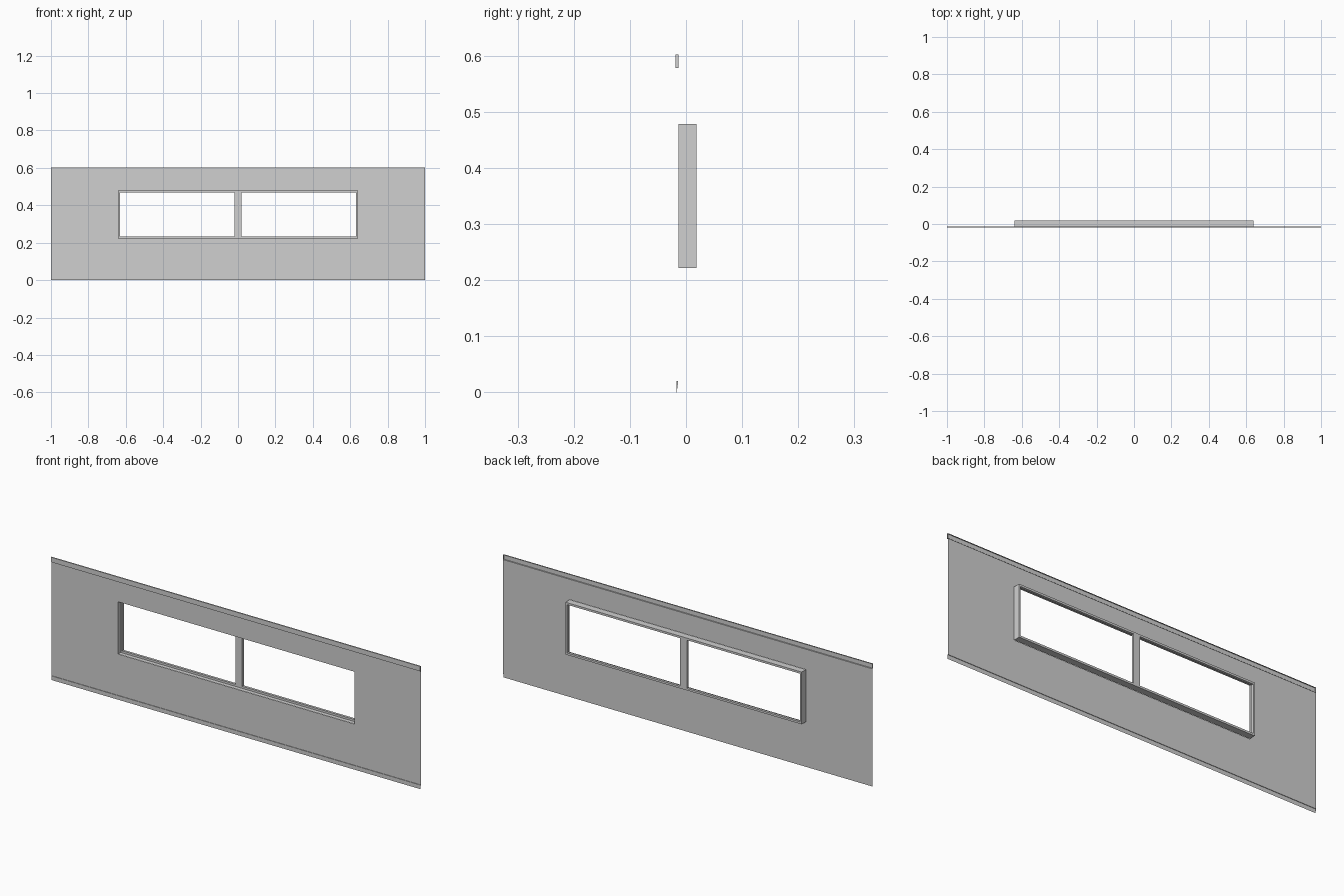
import bpy
import bmesh

cube = bpy.data.objects.get("Cube")
if cube:
    bpy.data.objects.remove(cube, do_unlink=True)

grey = bpy.data.materials.new("panel_grey")
grey.use_nodes = True
colour = (0.63, 0.63, 0.63, 1)
grey.diffuse_color = colour
grey.node_tree.nodes["Principled BSDF"].inputs["Base Color"].default_value = colour

HALF_W, HEIGHT = 1.0, 0.602
LIP_LO, LIP_HI = 0.02, 0.578
OPEN_X, OPEN_LO, OPEN_HI = 0.64, 0.222, 0.478
WALL_Y, FRAME_FRONT, FLANGE_Y, BACK_Y = -0.0138, -0.013, 0.007, 0.019
BAR_X, BAR_Z = 0.008, 0.01


def finish(name, bm):
    mesh = bpy.data.meshes.new(name)
    bm.to_mesh(mesh)
    bm.free()
    mesh.materials.append(grey)
    obj = bpy.data.objects.new(name, mesh)
    bpy.context.collection.objects.link(obj)


def ring(bm, half_x, lo, hi, y):
    corners = ((-half_x, lo), (half_x, lo), (half_x, hi), (-half_x, hi))
    return [bm.verts.new((x, y, z)) for x, z in corners]


def bridge(bm, a, b):
    for i in range(4):
        j = (i + 1) % 4
        bm.faces.new((a[i], a[j], b[j], b[i]))


def folded_edge(name, profile):
    """Folded sheet strip along the wall, with closed ends."""
    bm = bmesh.new()
    left, right = [[bm.verts.new((x, y, z)) for y, z in profile]
                   for x in (-HALF_W, HALF_W)]
    for i in range(len(profile) - 1):
        bm.faces.new((left[i], right[i], right[i + 1], left[i + 1]))
    bm.faces.new(left)
    bm.faces.new(right[::-1])
    finish(name, bm)


# Thin wall sheet with the window opening
bm = bmesh.new()
bridge(bm, ring(bm, HALF_W, LIP_LO, LIP_HI, WALL_Y),
       ring(bm, OPEN_X, OPEN_LO, OPEN_HI, WALL_Y))
finish("wall_sheet", bm)

# Folded lips: a forward step at the bottom, a channel open to the back at the top
folded_edge("bottom_lip", [(-0.0165, 0), (-0.0165, LIP_LO), (WALL_Y, LIP_LO)])
folded_edge("top_channel", [(-0.013, LIP_HI), (-0.019, LIP_HI),
                            (-0.019, HEIGHT), (-0.013, HEIGHT)])

# Window frame: deep outer skin with a narrow flange at the back
bm = bmesh.new()
loops = [ring(bm, OPEN_X - BAR_X * s, OPEN_LO + BAR_Z * s, OPEN_HI - BAR_Z * s, y)
         for s, y in ((0, FRAME_FRONT), (0, BACK_Y), (1, BACK_Y), (1, FLANGE_Y), (0, FLANGE_Y))]
for a, b in zip(loops, loops[1:]):
    bridge(bm, a, b)
finish("window_frame", bm)

# Centre post, flush with the flange
bm = bmesh.new()
bridge(bm, *[[bm.verts.new((x, y, z)) for x, y in
              ((-0.018, FLANGE_Y), (0.018, FLANGE_Y), (0.018, BACK_Y), (-0.018, BACK_Y))]
             for z in (OPEN_LO + BAR_Z, OPEN_HI - BAR_Z)])
finish("window_post", bm)
